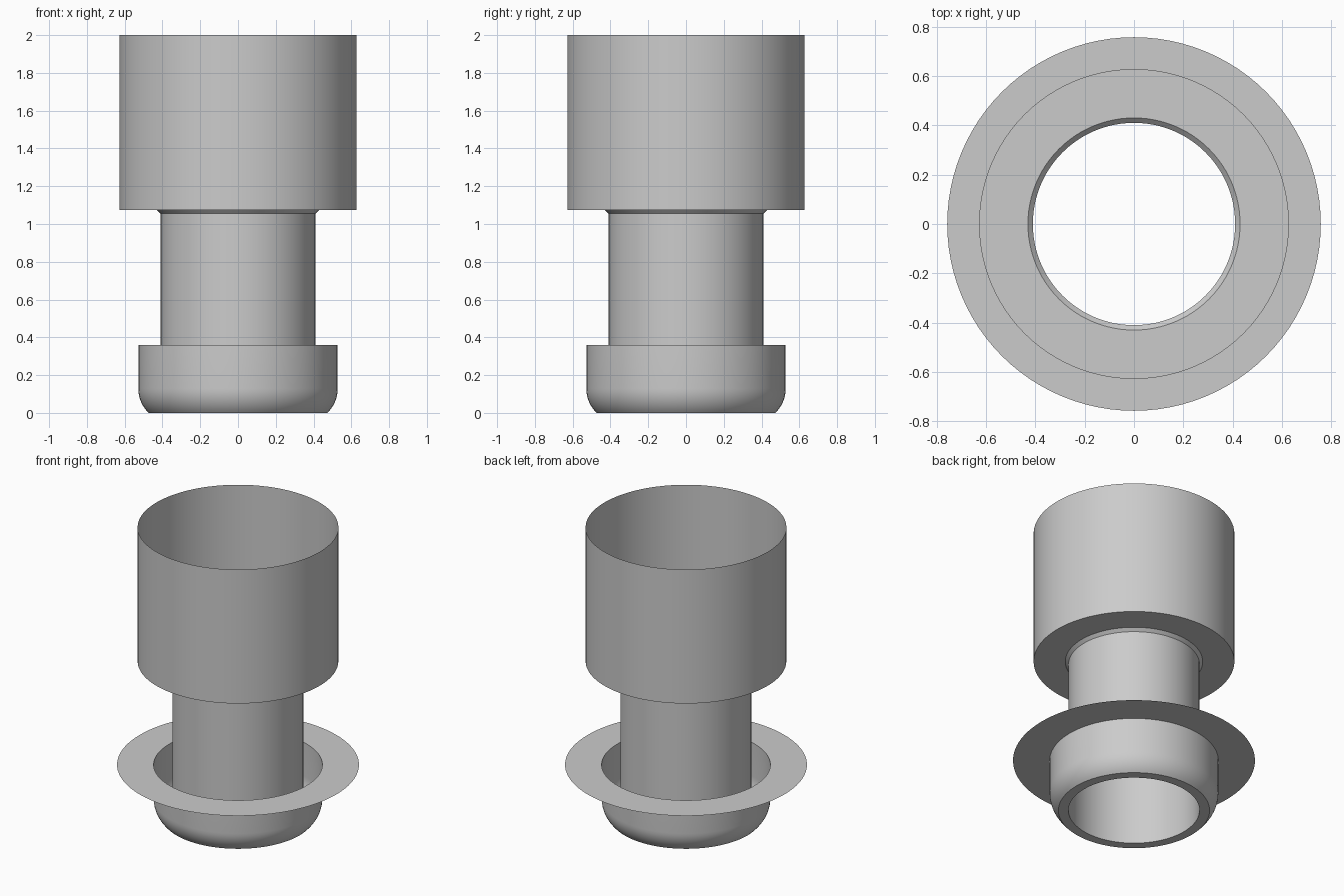
import bpy
import bmesh
from math import cos, sin, pi, radians

SEGMENTS = 96

if "Cube" in bpy.data.objects:
    bpy.data.objects.remove(bpy.data.objects["Cube"], do_unlink=True)

grey = bpy.data.materials.new("plain_grey")
grey.use_nodes = True
colour = (0.6, 0.6, 0.6, 1)
grey.diffuse_color = colour
grey.node_tree.nodes["Principled BSDF"].inputs["Base Color"].default_value = colour


def lathe(name, profile):
    """Turn an open (radius, height) profile around z into a thin shell."""
    bm = bmesh.new()
    rings = []
    for r, z in profile:
        rings.append([bm.verts.new((r * cos(2 * pi * i / SEGMENTS),
                                    r * sin(2 * pi * i / SEGMENTS), z))
                      for i in range(SEGMENTS)])
    for low, high in zip(rings, rings[1:]):
        for i in range(SEGMENTS):
            j = (i + 1) % SEGMENTS
            bm.faces.new((low[i], low[j], high[j], high[i]))
    mesh = bpy.data.meshes.new(name)
    bm.to_mesh(mesh)
    bm.free()
    mesh.materials.append(grey)
    obj = bpy.data.objects.new(name, mesh)
    bpy.context.collection.objects.link(obj)
    bpy.ops.object.select_all(action="DESELECT")
    obj.select_set(True)
    bpy.context.view_layer.objects.active = obj
    bpy.ops.object.shade_smooth_by_angle(angle=radians(25))
    return obj


# Wide open sleeve with an inward floor
lathe("upper_sleeve", [(0.43, 1.075), (0.628, 1.075), (0.628, 2.0)])

# Narrow open tube, flared where it meets the sleeve
lathe("neck_tube", [(0.41, 0.0), (0.41, 1.055), (0.43, 1.075)])

# Bowl around the tube foot: flat base ring, rounded lower edge, straight wall
radius, sweep = 0.18, radians(46)
curve = [(0.528 - radius * (1 - cos(a)), radius * (sin(sweep) - sin(a)))
         for a in (sweep * (1 - k / 8) for k in range(9))]
lathe("lower_bowl", [(0.41, 0.0)] + curve + [(0.528, 0.36)])

# Thin flat rim around the bowl mouth
lathe("flange", [(0.757, 0.36), (0.528, 0.36)])
